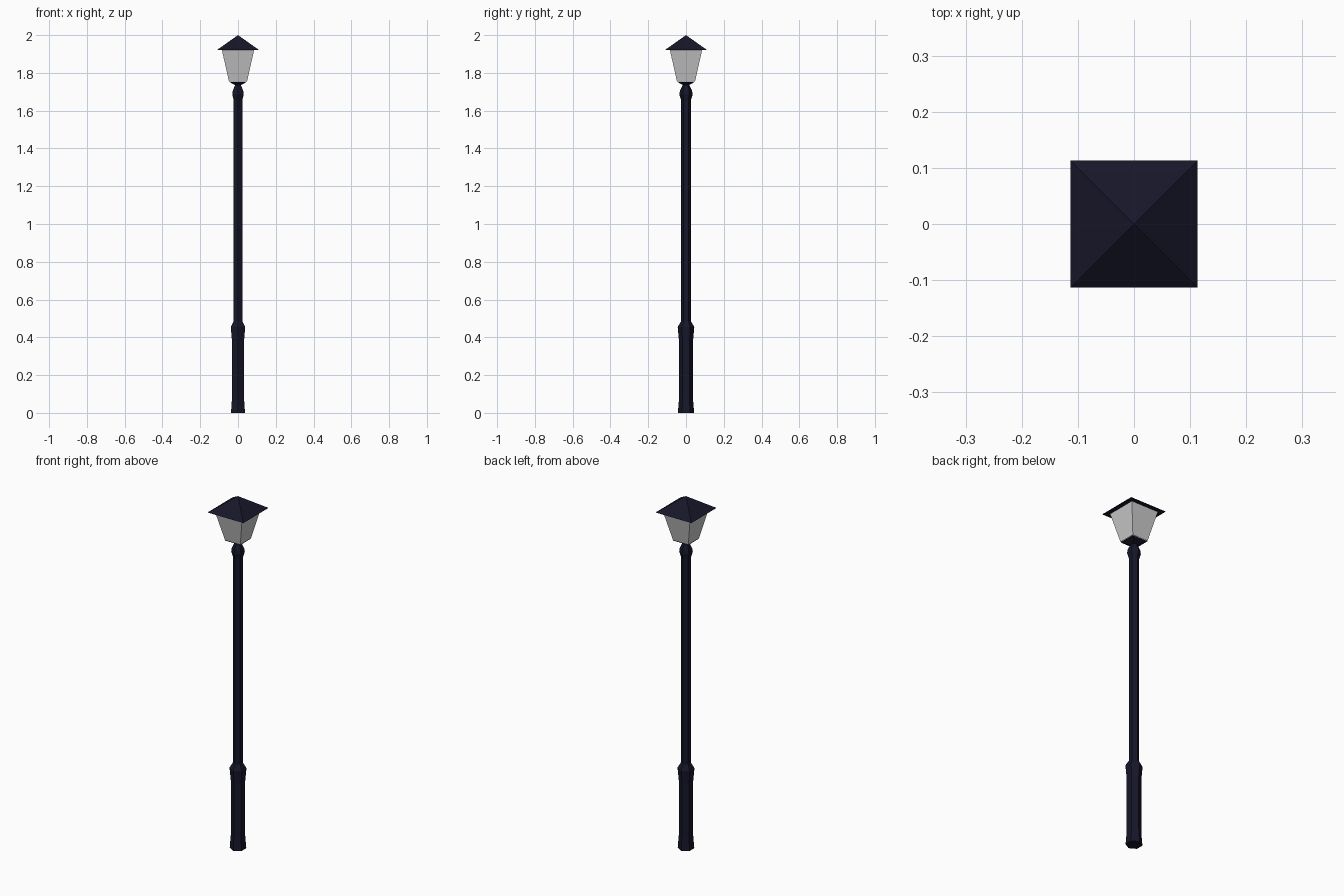
import bpy, bmesh, math

if "Cube" in bpy.data.objects:
    bpy.data.objects.remove(bpy.data.objects["Cube"])


def material(name, color):
    m = bpy.data.materials.new(name)
    m.diffuse_color = color
    m.use_nodes = True
    m.node_tree.nodes["Principled BSDF"].inputs["Base Color"].default_value = m.diffuse_color
    return m


def lathe(name, sides, start, profile, mat=None, cap_bottom=True, cap_top=True):
    """Stack polygon rings of (radius, z); radius 0 makes a point."""
    bm = bmesh.new()
    rings = []
    for r, z in profile:
        if r == 0:
            rings.append([bm.verts.new((0, 0, z))] * sides)
        else:
            rings.append([bm.verts.new((r * math.cos(start + math.tau * i / sides),
                                        r * math.sin(start + math.tau * i / sides), z))
                          for i in range(sides)])
    for a, b in zip(rings, rings[1:]):
        for i in range(sides):
            j = (i + 1) % sides
            bm.faces.new(list(dict.fromkeys((a[i], a[j], b[j], b[i]))))
    if cap_bottom and profile[0][0] > 0:
        bm.faces.new(rings[0][::-1])
    if cap_top and profile[-1][0] > 0:
        bm.faces.new(rings[-1])
    bmesh.ops.recalc_face_normals(bm, faces=bm.faces)
    me = bpy.data.meshes.new(name)
    bm.to_mesh(me)
    bm.free()
    ob = bpy.data.objects.new(name, me)
    bpy.context.collection.objects.link(ob)
    if mat:
        me.materials.append(mat)
    return ob


iron = material("dark_iron", (0.008, 0.008, 0.022, 1))
D = math.sqrt(2)          # half width to corner radius of a square
Q = math.pi / 4

# Hexagonal post: base, collar, shaft and bulb at the top
lathe("post", 6, math.pi / 2, [
    (0.043, 0), (0.037, 0.075), (0.037, 0.38), (0.044, 0.455),
    (0.026, 0.485), (0.026, 1.655), (0.035, 1.685), (0.032, 1.705),
    (0.016, 1.74)], iron)

# Square tray under the lantern
lathe("lantern_tray", 4, Q, [(0.014 * D, 1.735), (0.048 * D, 1.753)], iron)

# Tapered glass panes
lathe("lantern_glass", 4, Q, [(0.048 * D, 1.755), (0.085 * D, 1.92)],
      cap_bottom=False, cap_top=False)

# Pyramid roof
lathe("lantern_roof", 4, Q, [(0.113 * D, 1.92), (0, 2.0)], iron)
